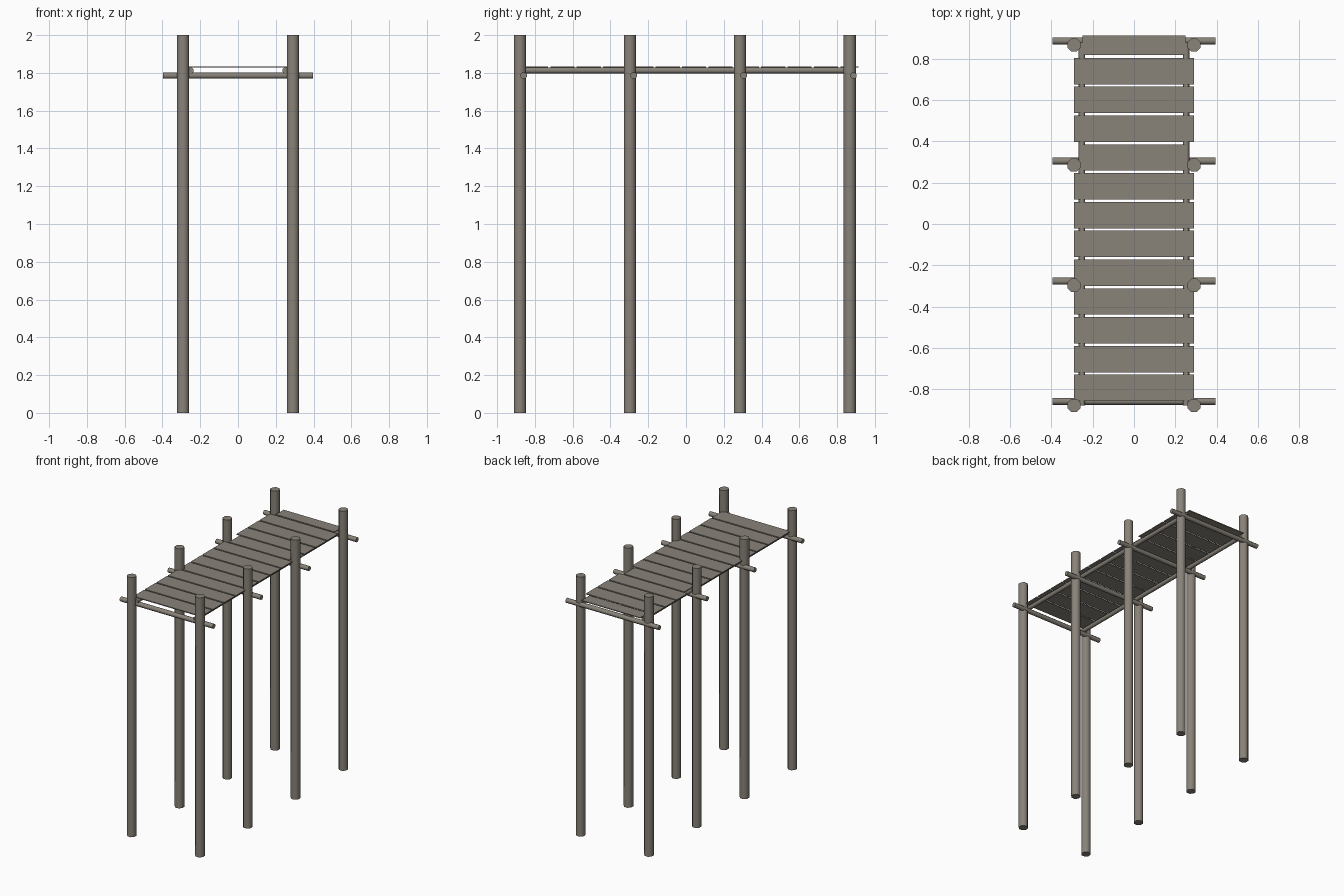
import bpy, math
from mathutils import Vector

if "Cube" in bpy.data.objects:
    bpy.data.objects.remove(bpy.data.objects["Cube"])

wood = bpy.data.materials.new("weathered_wood")
wood.diffuse_color = (0.25, 0.225, 0.19, 1)
wood.use_nodes = True
wood.node_tree.nodes["Principled BSDF"].inputs["Base Color"].default_value = wood.diffuse_color


def pole(name, a, b, r, sides=8):
    """Round pole from point a to point b."""
    a, b = Vector(a), Vector(b)
    d = b - a
    bpy.ops.mesh.primitive_cylinder_add(vertices=sides, radius=r, depth=d.length)
    o = bpy.context.object
    # turn so that flats face the axes, then align with the direction
    for v in o.data.vertices:
        c, s = math.cos(math.pi / sides), math.sin(math.pi / sides)
        x, y = v.co.x, v.co.y
        v.co.x, v.co.y = c * x - s * y, s * x + c * y
    o.rotation_euler = d.to_track_quat('Z', 'Y').to_euler()
    o.location = (a + b) / 2
    bpy.ops.object.shade_smooth_by_angle(angle=math.radians(60))
    o.name = name
    o.data.materials.append(wood)


def plank(name, half_x, y0, y1, z=1.8315, t=0.007):
    bpy.ops.mesh.primitive_cube_add(size=1, location=(0, (y0 + y1) / 2, z))
    o = bpy.context.object
    o.scale = (2 * half_x, y1 - y0, t)
    bpy.ops.object.transform_apply(location=False, rotation=False, scale=True)
    o.name = name
    o.data.materials.append(wood)


# Posts and the cross bars lashed behind them
for i in range(4):
    y = -0.879 + i * 0.582
    for side, s in (("left", -1), ("right", 1)):
        pole(f"post_{side}_{i + 1}", (s * 0.291, y, 0), (s * 0.291, y, 2), 0.0345)
    pole(f"cross_bar_{i + 1}", (-0.396, y + 0.02, 1.786), (0.396, y + 0.02, 1.786), 0.018)

# Long rails under the deck
for side, s in (("left", -1), ("right", 1)):
    pole(f"rail_{side}", (s * 0.252, -0.88, 1.813), (s * 0.252, 0.88, 1.813), 0.017)

# Deck planks: the ninth is narrow between posts, the last is short and narrow
for i in range(12):
    c = -0.794 + i * 0.1395
    plank(f"plank_{i + 1}", 0.257 if i == 8 else 0.29, c - 0.064, c + 0.064)
plank("plank_13", 0.25, 0.818, 0.913)
